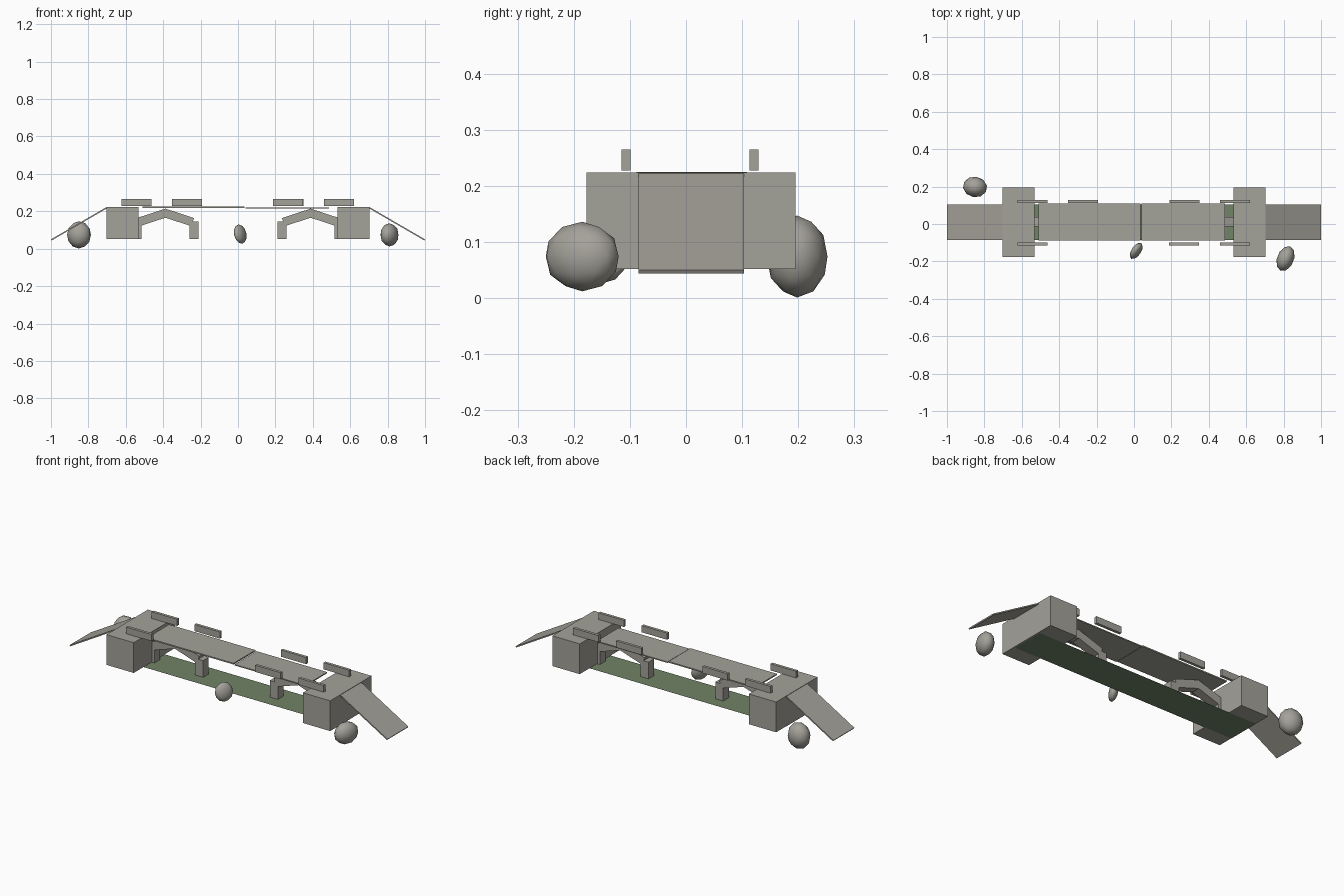
import bpy, math
from mathutils import Matrix, Vector

if "Cube" in bpy.data.objects:
    bpy.data.objects.remove(bpy.data.objects["Cube"])


def material(name, rgb):
    m = bpy.data.materials.new(name)
    m.diffuse_color = (*rgb, 1)
    m.use_nodes = True
    m.node_tree.nodes["Principled BSDF"].inputs["Base Color"].default_value = m.diffuse_color
    return m


STONE = material("warm grey", (0.37, 0.36, 0.32))
GREEN = material("moss green", (0.165, 0.23, 0.135))


def box(name, center, size, tilt=0.0, mat=STONE):
    """Box with its size baked in; tilt turns it about the y axis."""
    bpy.ops.mesh.primitive_cube_add(size=1)
    ob = bpy.context.object
    ob.name = name
    ob.data.transform(Matrix.Diagonal((*size, 1)))
    ob.location = center
    ob.rotation_euler = (0, tilt, 0)
    ob.data.materials.append(mat)
    return ob


def beam(name, a, b, y, width, thick):
    """Straight slab between two (x, z) points."""
    dx, dz = b[0] - a[0], b[1] - a[1]
    return box(name, ((a[0] + b[0]) / 2, y, (a[1] + b[1]) / 2),
               (math.hypot(dx, dz), width, thick), -math.atan2(dz, dx))


def rock(name, center, radii, turn):
    bpy.ops.mesh.primitive_ico_sphere_add(subdivisions=2, radius=1)
    ob = bpy.context.object
    ob.name = name
    ob.data.transform(Matrix.Diagonal((*radii, 1)))
    ob.location = center
    ob.rotation_euler = [math.radians(t) for t in turn]
    ob.data.materials.append(STONE)
    bpy.ops.object.shade_smooth()


# Flat water strip under the whole span
bpy.ops.mesh.primitive_plane_add(size=1)
water = bpy.context.object
water.name = "water_strip"
water.data.transform(Matrix.Diagonal((1.4, 0.19, 1, 1)))
water.location = (-0.003, 0.009, 0.05)
water.data.materials.append(GREEN)

MID_Y = 0.012
for side, s in (("left", -1), ("right", 1)):
    # End block and sloping ramp
    box(side + "_block", (s * 0.618, 0.009, 0.138), (0.172, 0.372, 0.172))
    beam(side + "_ramp", (s * 0.998, 0.047), (s * 0.70, 0.22), 0.009, 0.188, 0.007)
    # Two sloping braces meeting under the deck, each on a post
    peak = s * 0.388
    for label, d in (("inner", -s), ("outer", s)):
        beam(f"{side}_{label}_brace", (peak - d * 0.01, 0.193),
             (peak + d * 0.146, 0.142), MID_Y, 0.05, 0.046)
        box(f"{side}_{label}_post", (peak + d * 0.153, MID_Y, 0.098),
            (0.05, 0.05, 0.095))

# Two deck slabs with a narrow joint
box("left_deck", (-0.238, 0.01, 0.221), (0.544, 0.197, 0.007))
box("right_deck", (0.263, 0.01, 0.217), (0.445, 0.197, 0.006))

# Parapet pieces, one missing on the near side
for label, y, xs in (("back", 0.121, (-0.543, -0.273, 0.27, 0.54)),
                     ("front", -0.107, (-0.543, 0.268, 0.54))):
    for i, x in enumerate(xs):
        box(f"{label}_rail_{i + 1}", (x, y, 0.246), (0.16, 0.016, 0.038))

# Loose rocks around the bridge
rock("back_left_rock", (-0.85, 0.198, 0.074), (0.065, 0.055, 0.073), (0, 0, -10))
rock("front_right_rock", (0.81, -0.185, 0.074), (0.045, 0.07, 0.062), (0, 0, -22))
rock("front_middle_rock", (0.012, -0.144, 0.078), (0.024, 0.05, 0.053), (0, -12, -33))
